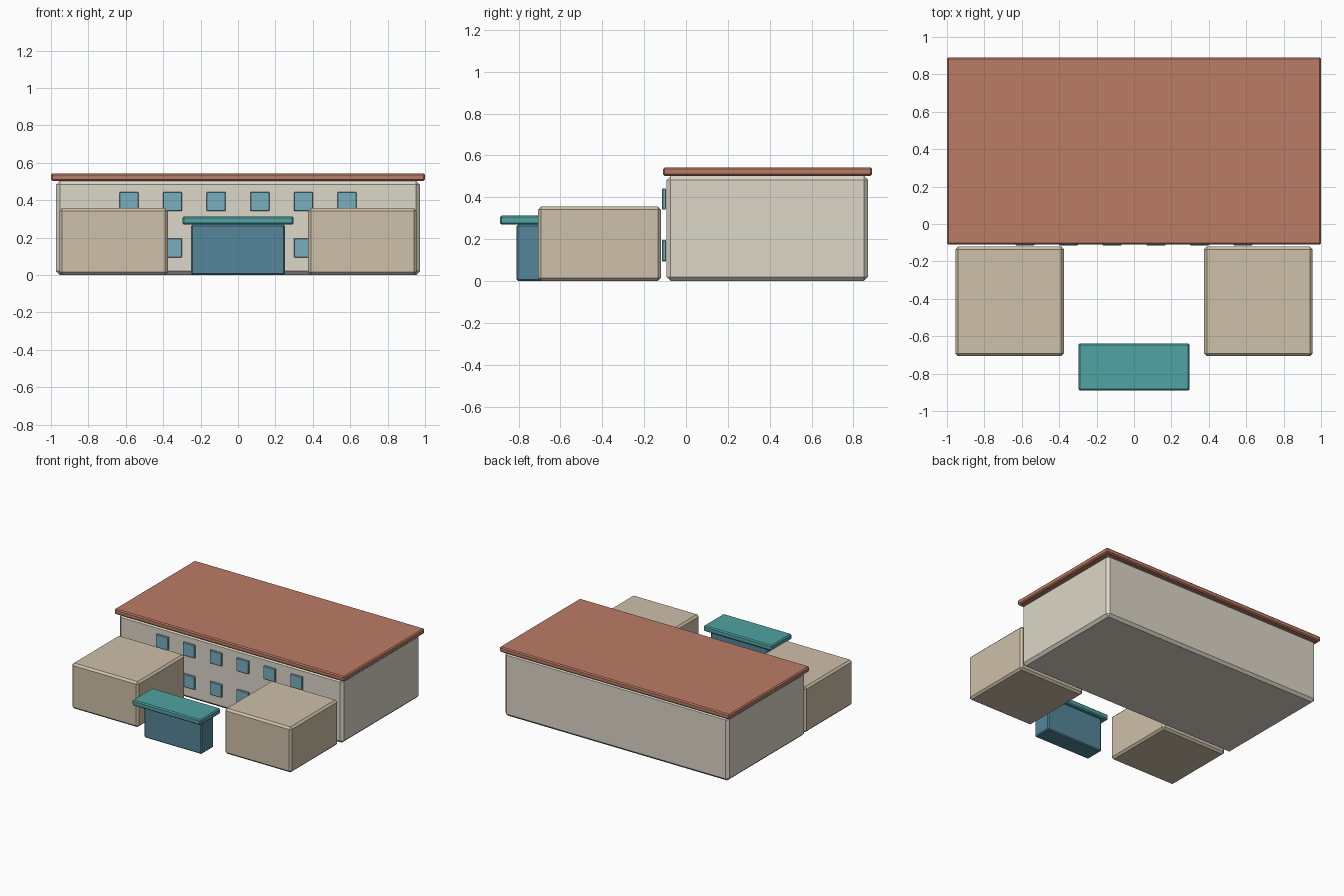
import bpy

if "Cube" in bpy.data.objects:
    bpy.data.objects.remove(bpy.data.objects["Cube"])


def material(name, r, g, b):
    m = bpy.data.materials.new(name)
    m.diffuse_color = (r, g, b, 1)
    m.use_nodes = True
    m.node_tree.nodes["Principled BSDF"].inputs["Base Color"].default_value = m.diffuse_color
    return m


wall_mat = material("wall_cream", 0.72, 0.68, 0.58)
wing_mat = material("wing_tan", 0.62, 0.53, 0.40)
roof_mat = material("roof_terracotta", 0.50, 0.20, 0.13)
porch_mat = material("porch_blue", 0.09, 0.24, 0.32)
canopy_mat = material("canopy_teal", 0.08, 0.37, 0.36)
glass_mat = material("window_blue", 0.19, 0.43, 0.53)


def box(name, x, y, z, mat, bevel):
    """Chamfered box from (min, max) ranges on each axis."""
    ranges = (x, y, z)
    bpy.ops.mesh.primitive_cube_add(size=1, location=[(a + b) / 2 for a, b in ranges])
    ob = bpy.context.object
    ob.name = name
    ob.scale = [b - a for a, b in ranges]
    bpy.ops.object.transform_apply(location=False, rotation=False, scale=True)
    ob.data.materials.append(mat)
    mod = ob.modifiers.new("chamfer", 'BEVEL')
    mod.width = bevel
    mod.segments = 1
    return ob


# Main hall and its slab roof
box("main_building", (-0.973, 0.973), (-0.093, 0.87), (0, 0.503), wall_mat, 0.02)
box("roof", (-1, 1), (-0.11, 0.89), (0.503, 0.543), roof_mat, 0.008)

# Front wings
for side, label in ((-1, "left"), (1, "right")):
    x = sorted((side * 0.375, side * 0.955))
    box(label + "_wing", x, (-0.707, -0.12), (0, 0.357), wing_mat, 0.015)

# Entrance porch and canopy
box("entrance_porch", (-0.25, 0.25), (-0.81, -0.66), (0, 0.27), porch_mat, 0.008)
box("entrance_canopy", (-0.298, 0.298), (-0.89, -0.64), (0.27, 0.313), canopy_mat, 0.008)

# Two rows of six windows on the front wall
for row, z in (("lower", 0.145), ("upper", 0.392)):
    for i in range(6):
        x = -0.583 + i * 0.2332
        box(f"{row}_window_{i + 1}", (x - 0.051, x + 0.051), (-0.114, -0.096),
            (z - 0.051, z + 0.051), glass_mat, 0.003)
